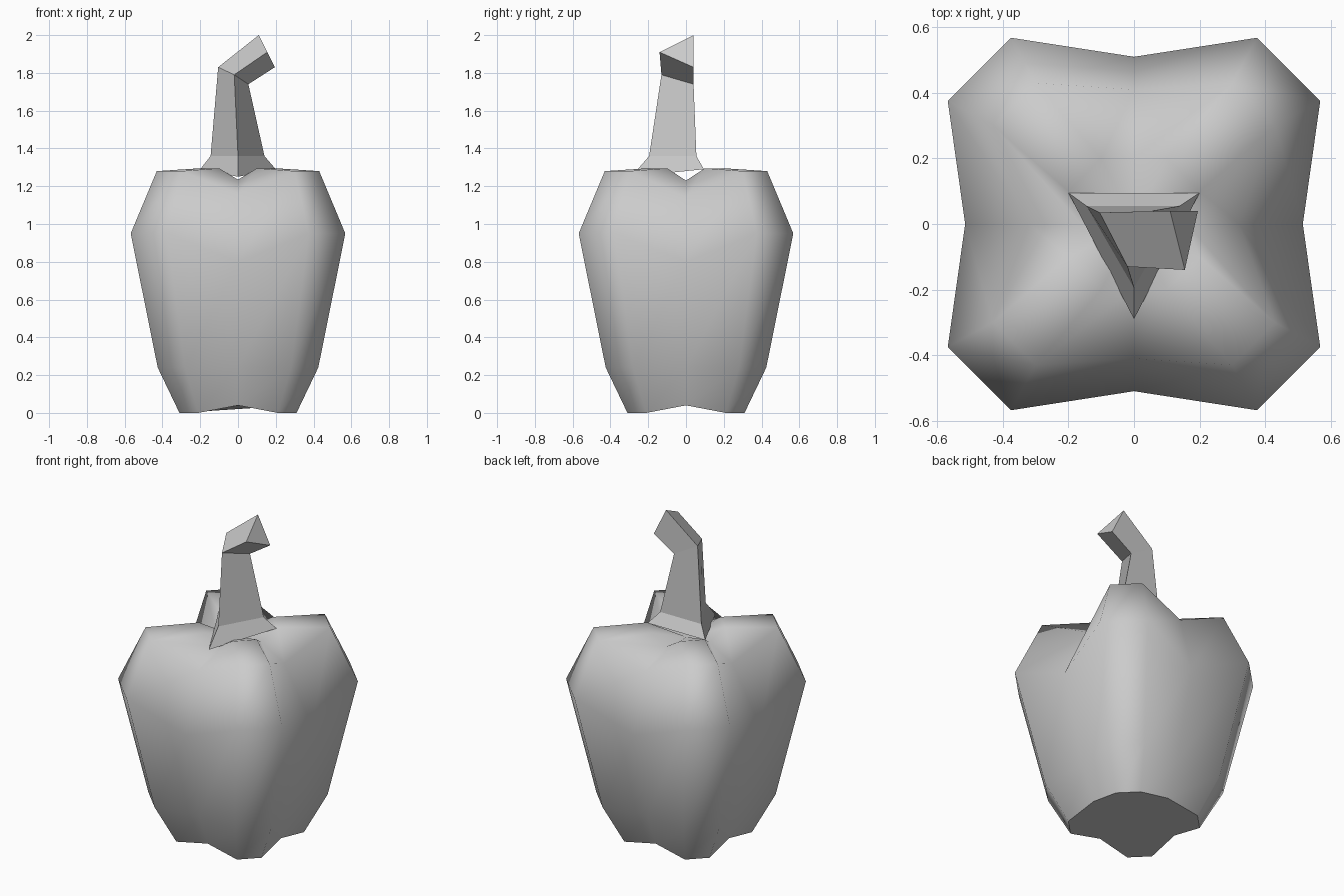
import bpy
import bmesh

# Remove the default cube only
cube = bpy.data.objects.get("Cube")
if cube:
    bpy.data.objects.remove(cube, do_unlink=True)

grey = bpy.data.materials.new("plain_grey")
grey.use_nodes = True
COLOR = (0.6, 0.6, 0.6, 1.0)
grey.diffuse_color = COLOR
grey.node_tree.nodes["Principled BSDF"].inputs["Base Color"].default_value = COLOR


def lobed_ring(a, b, z, valley_x, valley_y, valley_z_x, valley_z_y):
    """Twelve points: two per corner lobe and one per valley, counterclockwise."""
    return [(valley_x, 0, valley_z_x), (a, b, z), (b, a, z),
            (0, valley_y, valley_z_y), (-b, a, z), (-a, b, z),
            (-valley_x, 0, valley_z_x), (-a, -b, z), (-b, -a, z),
            (0, -valley_y, valley_z_y), (b, -a, z), (a, -b, z)]


def loft(bm, rings):
    """Skin consecutive rings and return their vertices."""
    loops = [[bm.verts.new(p) for p in ring] for ring in rings]
    for low, high in zip(loops, loops[1:]):
        n = len(low)
        for i in range(n):
            j = (i + 1) % n
            bm.faces.new((low[i], low[j], high[j], high[i]))
    return loops


def finish(bm, name):
    bmesh.ops.recalc_face_normals(bm, faces=bm.faces[:])
    mesh = bpy.data.meshes.new(name)
    bm.to_mesh(mesh)
    bm.free()
    mesh.materials.append(grey)
    obj = bpy.data.objects.new(name, mesh)
    bpy.context.collection.objects.link(obj)
    return obj


# Four-lobed body, from the base up into the hollow around the stem
bm = bmesh.new()
loops = loft(bm, [
    lobed_ring(0.31, 0.21, 0.0, 0.30, 0.30, 0.04, 0.04),
    lobed_ring(0.425, 0.28, 0.24, 0.38, 0.38, 0.24, 0.24),
    lobed_ring(0.568, 0.375, 0.95, 0.515, 0.51, 0.80, 0.80),
    lobed_ring(0.43, 0.30, 1.28, 0.32, 0.41, 1.14, 1.16),
    lobed_ring(0.20, 0.10, 1.295, 0.16, 0.20, 1.23, 1.235),
])
centre = bm.verts.new((0, 0, 1.22))
inner = loops[-1]
for i, v in enumerate(inner):
    bm.faces.new((v, inner[(i + 1) % len(inner)], centre))
for f in bm.faces:
    f.smooth = True

# Flat underside with a crisp rim
underside = bm.faces.new(loops[0][::-1])
underside.smooth = False
for e in underside.edges:
    e.smooth = False
finish(bm, "body")

# Three-sided stem with a flared foot and a bent tip
bm = bmesh.new()
loops = loft(bm, [
    [(-0.20, 0.095, 1.29), (0, -0.29, 1.25), (0.20, 0.095, 1.29)],
    [(-0.145, 0.055, 1.36), (0, -0.195, 1.36), (0.14, 0.055, 1.36)],
    [(-0.105, 0.035, 1.83), (-0.02, -0.13, 1.79), (0.055, 0.04, 1.74)],
    [(0.11, 0.04, 2.0), (0.155, -0.14, 1.91), (0.195, 0.04, 1.83)],
])
bm.faces.new(loops[0][::-1])
bm.faces.new(loops[-1])
finish(bm, "stem")
